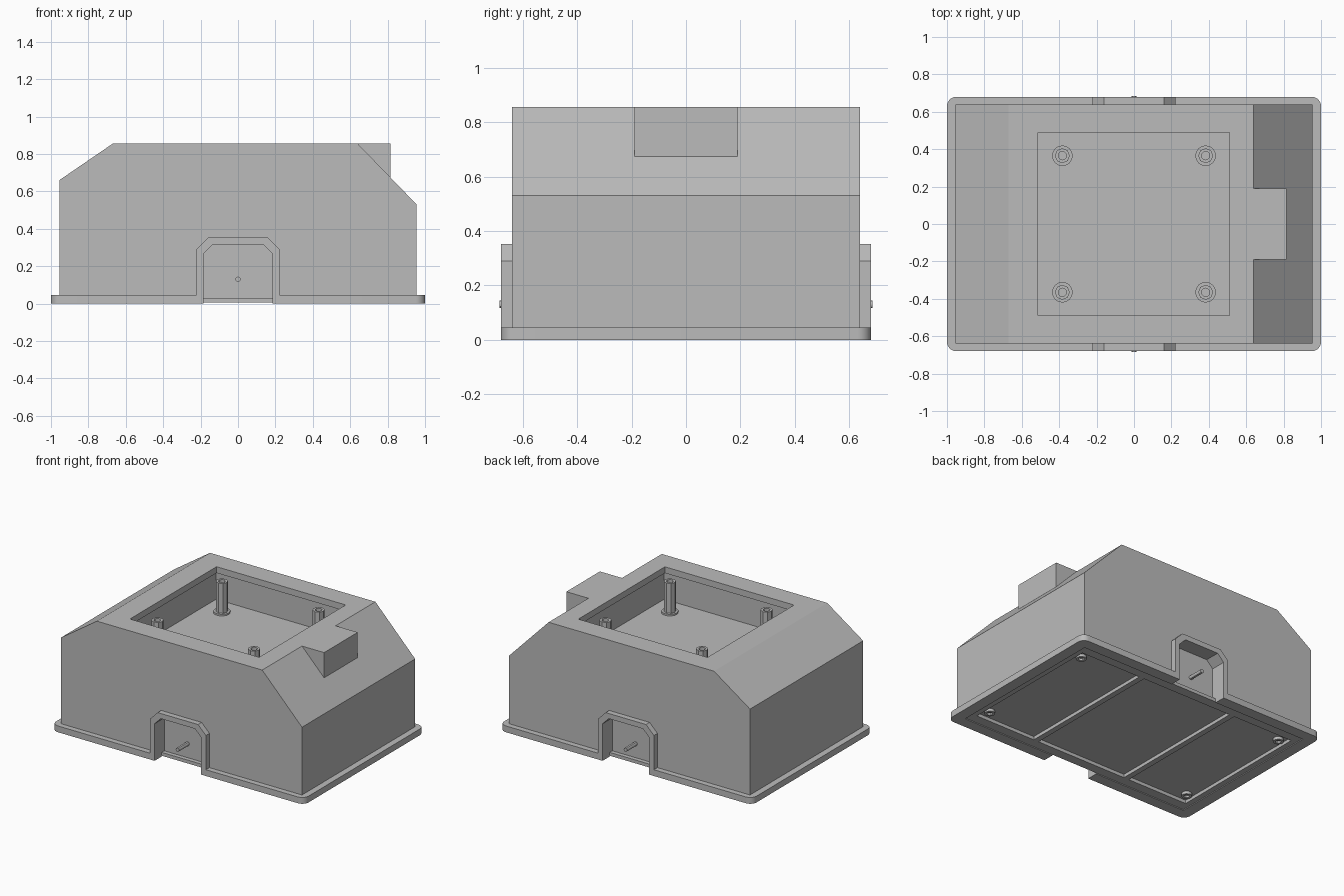
import bpy, bmesh, math
from mathutils import Matrix

cube = bpy.data.objects.get("Cube")
if cube:
    bpy.data.objects.remove(cube, do_unlink=True)

grey = bpy.data.materials.new("plain_grey")
grey.use_nodes = True
GREY = (0.5, 0.5, 0.5, 1)
grey.diffuse_color = GREY
grey.node_tree.nodes["Principled BSDF"].inputs["Base Color"].default_value = GREY


def finish(name, bm):
    bmesh.ops.recalc_face_normals(bm, faces=bm.faces)
    mesh = bpy.data.meshes.new(name)
    bm.to_mesh(mesh)
    bm.free()
    mesh.materials.append(grey)
    obj = bpy.data.objects.new(name, mesh)
    bpy.context.collection.objects.link(obj)
    return obj


def prism(name, outline, y0, y1):
    """Extrude an (x, z) outline from y0 to y1."""
    bm = bmesh.new()
    face = bm.faces.new([bm.verts.new((x, y0, z)) for x, z in outline])
    ext = bmesh.ops.extrude_face_region(bm, geom=[face])["geom"]
    verts = [v for v in ext if isinstance(v, bmesh.types.BMVert)]
    bmesh.ops.translate(bm, verts=verts, vec=(0, y1 - y0, 0))
    return finish(name, bm)


def box(name, x0, x1, y0, y1, z0, z1):
    return prism(name, [(x0, z0), (x1, z0), (x1, z1), (x0, z1)], y0, y1)


def cylinder(name, r, x, y, z0, z1, sides=16):
    bm = bmesh.new()
    bmesh.ops.create_cone(bm, cap_ends=True, segments=sides, radius1=r, radius2=r,
                          depth=z1 - z0,
                          matrix=Matrix.Translation((x, y, (z0 + z1) / 2)))
    return finish(name, bm)


def cut(target, cutter):
    """Subtract the cutter, apply the result and remove the cutter."""
    cutter.hide_render = True
    mod = target.modifiers.new("cut", 'BOOLEAN')
    mod.operation = 'DIFFERENCE'
    mod.solver = 'EXACT'
    mod.object = cutter
    bpy.context.view_layer.objects.active = target
    bpy.ops.object.modifier_apply(modifier=mod.name)
    bpy.data.objects.remove(cutter, do_unlink=True)


def smooth(obj):
    bpy.ops.object.select_all(action='DESELECT')
    obj.select_set(True)
    bpy.context.view_layer.objects.active = obj
    bpy.ops.object.shade_smooth_by_angle()


def arch(w, h, c, bottom):
    """Doorway outline with chamfered top corners."""
    return [(-w, bottom), (-w, h - c), (-w + c, h), (w - c, h), (w, h - c), (w, bottom)]


# Main housing with sloped ends
TOP, FLOOR = 0.855, 0.61
housing = prism("housing", [(-0.955, 0.03), (-0.955, 0.66), (-0.67, TOP),
                            (0.64, TOP), (0.955, 0.53), (0.955, 0.03)], -0.64, 0.64)

# Top pocket: a wider chamber under a thin rim
cut(housing, box("chamber_cutter", -0.53, 0.53, -0.51, 0.51, FLOOR, 0.81))
cut(housing, box("opening_cutter", -0.513, 0.51, -0.49, 0.49, 0.7, 1))

# Block jutting out over the slope
prism("end_block", [(0.64, TOP), (0.815, TOP), (0.815, 0.672)], -0.19, 0.19)

# Base flange with rounded corners
flange = box("base_flange", -1, 1, -0.68, 0.68, 0, 0.045)
bm = bmesh.new()
bm.from_mesh(flange.data)
uprights = [e for e in bm.edges if abs(e.verts[0].co.z - e.verts[1].co.z) > 0.01]
bmesh.ops.bevel(bm, geom=uprights, offset=0.05, segments=6, profile=0.5, affect='EDGES')
bm.to_mesh(flange.data)
bm.free()
cut(flange, box("flange_cutter", -0.92, 0.92, -0.6, 0.6, -1, 1))
smooth(flange)

# Bottom plate with three recessed panels
plate = box("bottom_plate", -0.92, 0.92, -0.6, 0.6, 0.006, 0.03)
for x0, x1 in ((-0.88, -0.4), (-0.36, 0.36), (0.4, 0.88)):
    cut(plate, box("panel_cutter", x0, x1, -0.53, 0.53, -1, 1))

# Alcoves, their raised frames and pins on the front and back
for side, label in ((-1, "front"), (1, "back")):
    for part in (housing, flange):
        cut(part, prism("alcove_cutter", arch(0.185, 0.315, 0.05, -0.5),
                        side * 0.57, side * 0.9))
    outline = arch(0.222, 0.352, 0.062, 0) + arch(0.185, 0.315, 0.05, 0)[::-1]
    prism(label + "_alcove_frame", outline, side * 0.64, side * 0.68)
    pin = cylinder(label + "_pin", 0.014, 0, 0, 0, 0.125, 12)
    pin.data.transform(Matrix.Translation((0, side * 0.56, 0.13))
                       @ Matrix.Rotation(-side * math.pi / 2, 4, 'X'))
    smooth(pin)

# Standoff posts in the pocket and screw bosses underneath
for sx in (-1, 1):
    for sy in (-1, 1):
        x, y = sx * 0.383, sy * 0.365
        base = cylinder("post_base", 0.055, x, y, FLOOR - 0.01, FLOOR + 0.012)
        smooth(base)
        post = cylinder("standoff_post", 0.04, x, y, FLOOR, 0.835, 8)
        cut(post, cylinder("post_hole_cutter", 0.022, x, y, 0.75, 1, 12))
        x, y = sx * 0.83, sy * 0.46
        boss = cylinder("screw_boss", 0.034, x, y, 0.01, 0.031)
        cut(boss, cylinder("boss_hole_cutter", 0.018, x, y, -1, 0.025, 12))
        smooth(boss)
